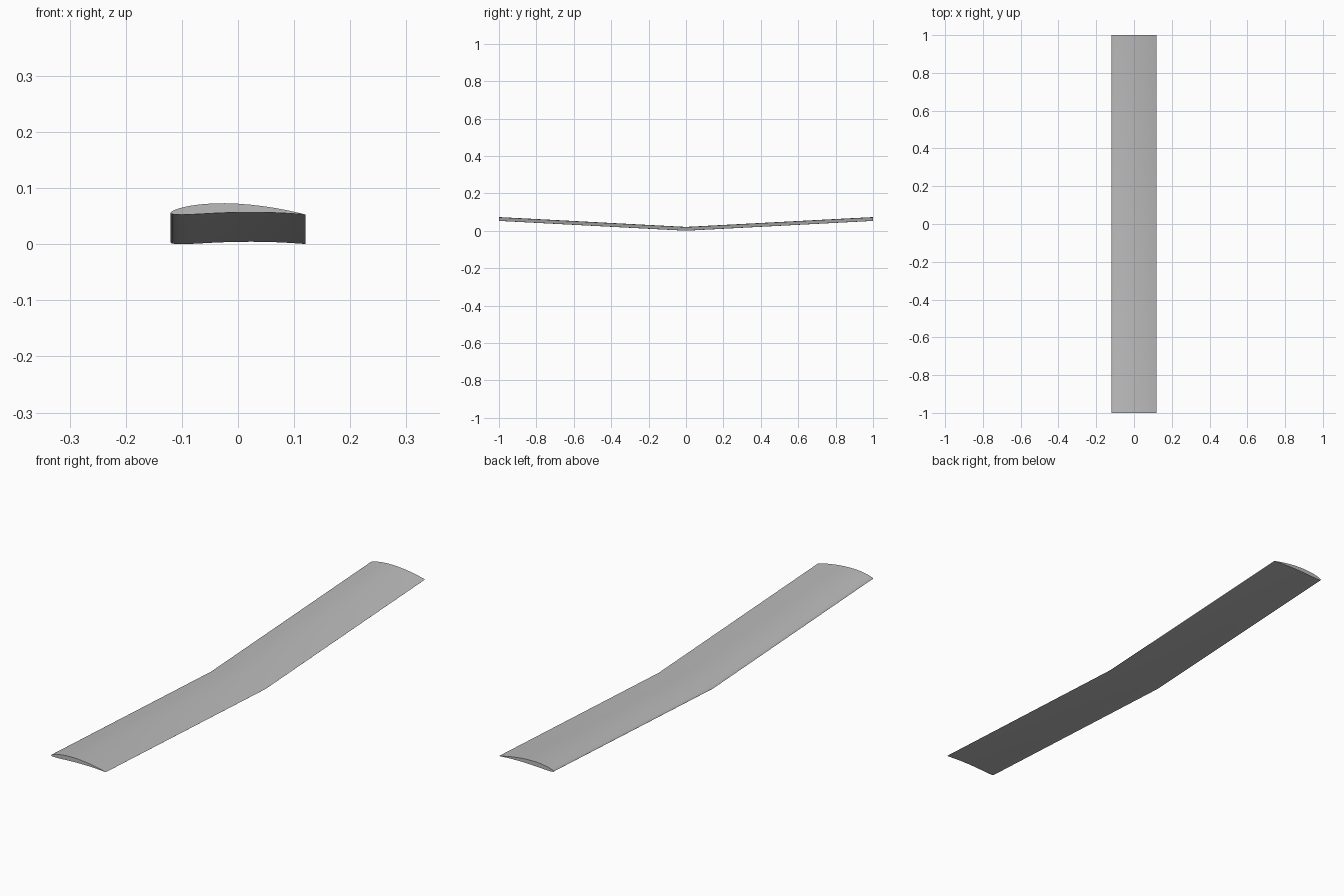
import bpy
import bmesh
import math

cube = bpy.data.objects.get("Cube")
if cube:
    bpy.data.objects.remove(cube, do_unlink=True)

HALF_SPAN, CHORD, RISE = 1.0, 0.24, 0.0525
STEPS = 16

grey = bpy.data.materials.new("light grey")
grey.use_nodes = True
tone = (0.5, 0.5, 0.5, 1)
grey.diffuse_color = tone
grey.node_tree.nodes["Principled BSDF"].inputs["Base Color"].default_value = tone


def aerofoil(t, side):
    """Height of the upper (side 1) or lower (side -1) surface at chord fraction t."""
    camber, peak, thick = 0.042, 0.47, 0.073
    span = peak if t < peak else 1 - peak
    mean = camber * (1 - ((t - peak) / span) ** 2)
    half = 5 * thick * (0.297 * math.sqrt(t) - 0.126 * t - 0.352 * t**2
                        + 0.284 * t**3 - 0.102 * t**4)
    return CHORD * (mean + side * half) + 0.004 - 0.003 * t


# Closed section: trailing edge over the top to the nose, then back underneath
fractions = [(1 - math.cos(math.pi * i / STEPS)) / 2 for i in range(STEPS + 1)]
section = [(t, aerofoil(t, 1)) for t in reversed(fractions)]
section += [(t, aerofoil(t, -1)) for t in fractions[1:]]
base = min(z for t, z in section)

# Loft three stations with upswept tips, then cap both ends
bm = bmesh.new()
rings = [[bm.verts.new((CHORD * (t - 0.5), y, z - base + RISE * abs(y))) for t, z in section]
         for y in (-HALF_SPAN, 0, HALF_SPAN)]
count = len(section)
for near, far in zip(rings, rings[1:]):
    for i in range(count):
        j = (i + 1) % count
        bm.faces.new((near[i], near[j], far[j], far[i]))
for ring in (rings[0], rings[-1]):
    bm.faces.new(ring)
bmesh.ops.recalc_face_normals(bm, faces=bm.faces)

mesh = bpy.data.meshes.new("wing")
bm.to_mesh(mesh)
bm.free()
mesh.materials.append(grey)
wing = bpy.data.objects.new("wing", mesh)
bpy.context.collection.objects.link(wing)

# Smooth skin with crisp tip and trailing edges
bpy.ops.object.select_all(action='DESELECT')
wing.select_set(True)
bpy.context.view_layer.objects.active = wing
bpy.ops.object.shade_smooth_by_angle(angle=math.radians(40))
